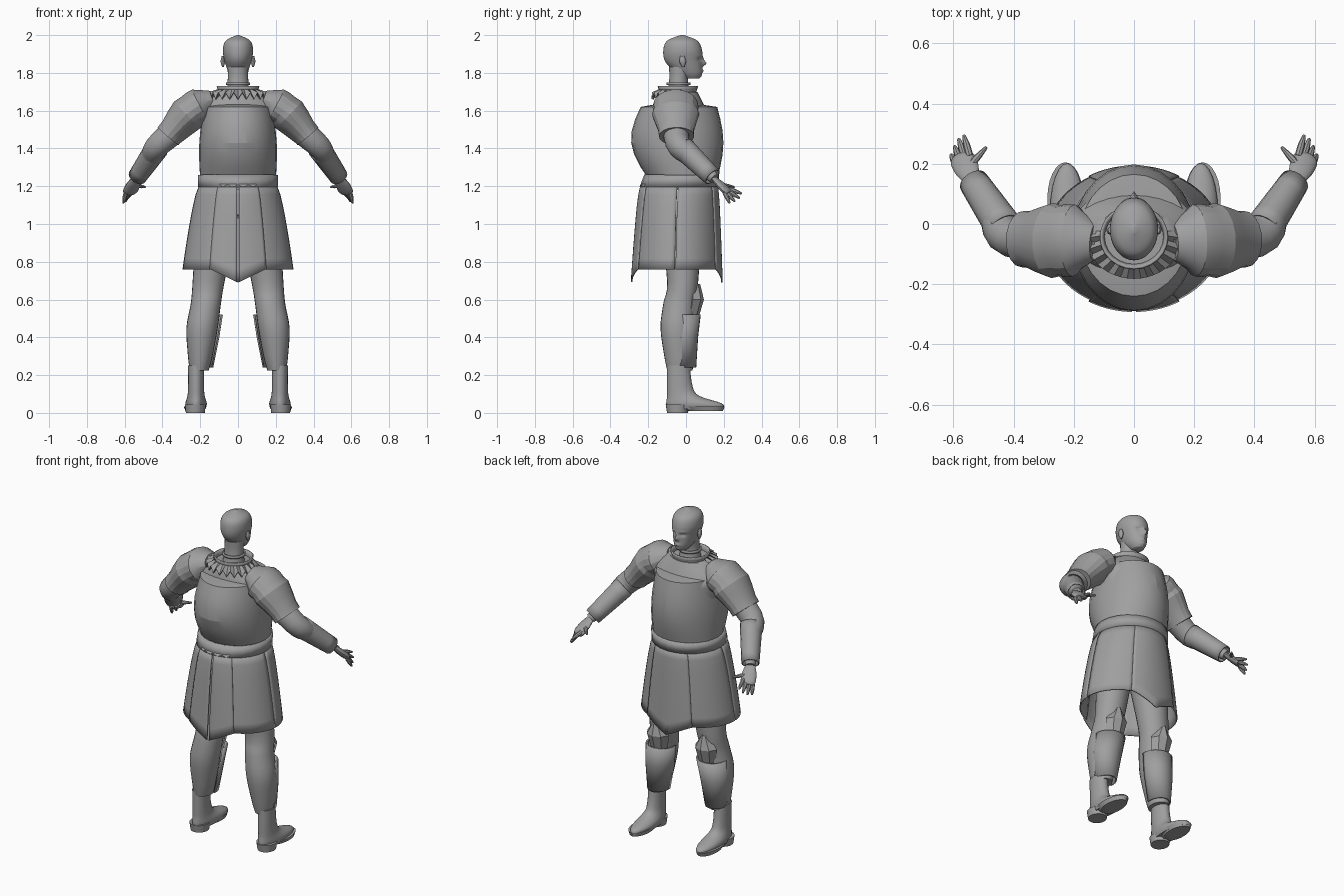
import bpy, bmesh
from math import sin, cos, pi, radians, exp
from mathutils import Vector

default_cube = bpy.data.objects.get("Cube")
if default_cube:
    bpy.data.objects.remove(default_cube, do_unlink=True)

grey = bpy.data.materials.new("plain grey")
grey.use_nodes = True
grey.diffuse_color = (.35, .35, .35, 1)
grey.node_tree.nodes["Principled BSDF"].inputs["Base Color"].default_value = grey.diffuse_color


def spline(rows, steps):
    """Interpolate rows of numbers smoothly."""
    result = []
    last = len(rows) - 1
    for i in range(last):
        before, start, end, after = rows[max(i - 1, 0)], rows[i], rows[i + 1], rows[min(i + 2, last)]
        for k in range(steps):
            t = k / steps
            result.append(tuple(
                q + t / 2 * (r - p + t * (2 * p - 5 * q + 4 * r - s + t * (3 * (q - r) + s - p)))
                for p, q, r, s in zip(before, start, end, after)))
    return result + [tuple(rows[last])]


def skin(name, rings, closed=True, caps=True, thickness=0, smooth_angle=40):
    """Join rings of points into a mesh; a zero angle keeps faces flat."""
    bm = bmesh.new()
    loops = [[bm.verts.new(point) for point in ring] for ring in rings]
    count = len(loops[0])
    for lower, upper in zip(loops, loops[1:]):
        for i in range(count if closed else count - 1):
            j = (i + 1) % count
            bm.faces.new((lower[i], lower[j], upper[j], upper[i]))
    if closed and caps:
        bm.faces.new(loops[0])
        bm.faces.new(loops[-1])
    bmesh.ops.recalc_face_normals(bm, faces=bm.faces)
    mesh = bpy.data.meshes.new(name)
    bm.to_mesh(mesh)
    bm.free()
    mesh.materials.append(grey)
    obj = bpy.data.objects.new(name, mesh)
    bpy.context.collection.objects.link(obj)
    if smooth_angle:
        bpy.ops.object.select_all(action="DESELECT")
        obj.select_set(True)
        bpy.context.view_layer.objects.active = obj
        bpy.ops.object.shade_smooth_by_angle(angle=radians(smooth_angle))
    if thickness:
        modifier = obj.modifiers.new("thickness", "SOLIDIFY")
        modifier.thickness, modifier.offset = thickness, 0


def loft(name, rows, sides=24, steps=1, arc=None, centre=0, mirror=1, warp=None, **options):
    """Stack ovals; a row is height, back, front, half width and maybe centre x."""
    begin, end = arc or (0, 360)
    rings = []
    for row in spline(rows, steps):
        height, back, front, half_width = row[:4]
        middle = row[4] if len(row) > 4 else centre
        ring = []
        for i in range(sides + 1 if arc else sides):
            turn = radians(begin + (end - begin) * i / sides)
            point = Vector((mirror * (middle + half_width * sin(turn)),
                            (back + front + (front - back) * cos(turn)) / 2, height))
            if warp:
                warp(point, i)
            ring.append(point)
        rings.append(ring)
    skin(name, rings, closed=not arc, **options)


def tube(name, rows, mirror=1, sides=16, steps=4, flatten=1, **options):
    """Sweep an oval along a path; a row is x, y, z and radius."""
    path = spline(rows, steps)
    rings = []
    for i, (x, y, z, radius) in enumerate(path):
        before, after = path[max(i - 1, 0)], path[min(i + 1, len(path) - 1)]
        along = (Vector(after[:3]) - Vector(before[:3])).normalized()
        level = along.cross(Vector((0, 0, 1))).normalized()
        upright = along.cross(level) * flatten
        ring = []
        for k in range(sides):
            turn = 2 * pi * k / sides
            point = Vector((x, y, z)) + radius * (level * cos(turn) + upright * sin(turn))
            point.x *= mirror
            ring.append(point)
        rings.append(ring)
    skin(name, rings, **options)


# Head, its face shaped by soft bumps: x, z, width, height, depth
nose, nose_bridge = (0, 1.85, .011, .013, .022), (0, 1.87, .008, .015, .009)
brow, eye_socket = (.03, 1.89, .02, .007, .004), (.03, 1.873, .014, .009, -.01)
lips, chin = (0, 1.81, .017, .007, .008), (0, 1.785, .02, .008, .004)


def shape_face(point, i):
    if point.y > 0:
        for x, z, width, height, depth in (nose, nose_bridge, brow, eye_socket, lips, chin):
            across, up = (abs(point.x) - x) / width, (point.z - z) / height
            point.y += depth * exp(-across * across - up * up)


loft("head", [(1.77, -.01, .07, .03), (1.8, -.055, .085, .05), (1.86, -.11, .085, .07),
              (1.92, -.12, .085, .08), (1.97, -.1, .06, .065), (2, -.03, -.01, .006)],
     sides=64, steps=9, warp=shape_face, smooth_angle=60)
loft("neck", [(1.62, -.12, .04, .07), (1.75, -.09, .01, .055), (1.83, -.09, .03, .055)], steps=4)
loft("neck_cord", [(z, -.1, .02, .06) for z in (1.735, 1.75)], caps=False, thickness=.008)

# Torso with a bulging, faceted chest armour
loft("vest", [(1.18, -.17, .11, .17), (1.54, -.17, .13, .2), (1.62, -.17, .1, .21),
              (1.7, -.145, .06, .12)], sides=28, steps=4)
chest = []
for i in range(7):
    t = i / 6
    bulge = sin(pi * t)
    chest.append((1.24 + .38 * t, -.2 - .07 * bulge - .04 * t,
                  .165 + .033 * bulge, .2 + .015 * bulge - .02 * t))
loft("chest_armour", chest + [(1.633, -.165, .075, .14)], sides=28, smooth_angle=15)

# Collar, jagged leaves below it, and belt
loft("collar", [(1.66, -.15, .065, .12), (1.69, -.135, .05, .1), (1.73, -.147, .06, .11)],
     steps=2, caps=False, thickness=.008)


def zigzag(point, i):
    if point.z < 1.7 and i % 2:
        point.z += .035


loft("collar_leaves", [(1.71, -.145, .06, .11), (1.66, -.18, .08, .155)],
     arc=(80, 280), warp=zigzag, thickness=.006, smooth_angle=0)
loft("belt", [(1.195, -.24, .17, .206), (1.26, -.215, .168, .206)], caps=False, thickness=.012)

# Skirt of flaring panels, pointed at front and back
skirt = []
for i in range(9):
    flare = (i / 8) ** .7
    skirt.append((1.21 - .45 * i / 8, -.23 - .05 * flare, .16 + .025 * flare, .2 + .09 * flare))


def pull_point(point, i):
    drop = max(0, 1.1 - point.z) / .34
    point.z -= .07 * drop * max(0, 1 - abs(point.x) / .145)
    point.y *= 1.03


loft("front_skirt_panel", skirt, sides=16, arc=(-31, 31), warp=pull_point, thickness=.008)

for mirror, word in ((1, "left"), (-1, "right")):
    for part, arc, warp in (("front_side", (28, 92), None), ("back_side", (93, 153), None),
                            ("tail", (149, 178.7), pull_point)):
        loft(f"{word}_{part}_skirt_panel", skirt, sides=10, arc=arc, mirror=mirror,
             warp=warp, thickness=.008)

    loft(word + "_ear", [(1.83, -.02, -.01, .004), (1.86, -.035, 0, .012), (1.89, -.03, -.01, .006)],
         sides=12, steps=4, centre=.08, mirror=mirror)

    # Shoulder guard with three stepped bands
    guard = spline([(.13, -.06, 1.66, .06), (.2, -.055, 1.63, .115),
                    (.27, -.055, 1.58, .12), (.37, -.05, 1.465, .09)], 3)
    tube(word + "_shoulder_guard",
         [(x, y, z, radius * (1.04 - .04 * (i % 3))) for i, (x, y, z, radius) in enumerate(guard)],
         mirror, sides=18, steps=1, flatten=.78, smooth_angle=20)

    # Arm and bracer
    elbow, wrist, knuckle = (Vector((.41, -.045, 1.43)), Vector((.54, .15, 1.24)),
                             Vector((.57, .215, 1.175)))
    tube(word + "_arm", [(.2, -.055, 1.6, .075), (*elbow, .065),
                         (*elbow.lerp(wrist, .4), .055), (*wrist, .028)], mirror)
    tube(word + "_bracer", [(*elbow.lerp(wrist, .15), .06), (*elbow.lerp(wrist, .95), .047)],
         mirror, caps=False, thickness=.006)

    # Hand, with the fingers fanned from forward to downward
    palm_middle = wrist.lerp(knuckle, .5)
    tube(word + "_palm", [(*wrist, .028), (*palm_middle, .041), (*knuckle, .042),
                          (*wrist.lerp(knuckle, 1.2), .03)], mirror, flatten=.45)
    digits = [("thumb", palm_middle, Vector((.49, .256, 1.195)))]
    for i, (name, length) in enumerate((("index", 1), ("middle", 1.15), ("ring", 1.1), ("little", .9))):
        root = knuckle + Vector((.9, -.4, -.4)) * .018 * (i - 1.5)
        reach = Vector((.02, .07, -.025)).lerp(Vector((.015, .03, -.06)), i / 3)
        digits.append((name + "_finger", root, root + reach * length))
    for name, root, tip in digits:
        tube(f"{word}_{name}", [(*root.lerp(tip, t), .012 - .008 * t ** 4) for t in (0, .5, .9, 1)],
             mirror, sides=8)

    # Leg, shin guard and pointed knee plate
    loft(word + "_leg", [(1.05, -.14, .09, .11, .11), (.7, -.1, .065, .085, .155),
                         (.58, -.12, .05, .08, .17), (.45, -.135, .04, .083, .19),
                         (.3, -.115, .04, .065, .2), (.225, -.1, .035, .05, .205)],
         steps=4, mirror=mirror)
    loft(word + "_shin_guard", [(.24, -.1, .05, .06, .195), (.4, -.1, .06, .082, .185),
                                (.52, -.09, .074, .086, .17)],
         sides=14, arc=(-100, 100), mirror=mirror, thickness=.008, smooth_angle=25)
    loft(word + "_knee_plate", [(.5, -.06, .06, .05), (.6, -.06, .09, .07), (.68, -.02, .07, .01)],
         sides=4, arc=(-75, 75), centre=.163, mirror=mirror, thickness=.01, smooth_angle=0)

    # Boot with a separate sole and heel
    loft(word + "_boot", [(.02, -.1, .2, .05), (.05, -.105, .19, .057), (.09, -.1, .07, .046),
                          (.14, -.1, .035, .042), (.25, -.1, .02, .042)],
         steps=4, centre=.222, mirror=mirror)
    loft(word + "_sole", [(.01, 0, .195, .05), (.035, -.04, .205, .06)], centre=.228, mirror=mirror)
    loft(word + "_heel", [(0, -.1, .01, .05), (.045, -.108, .02, .056)], centre=.226, mirror=mirror)
